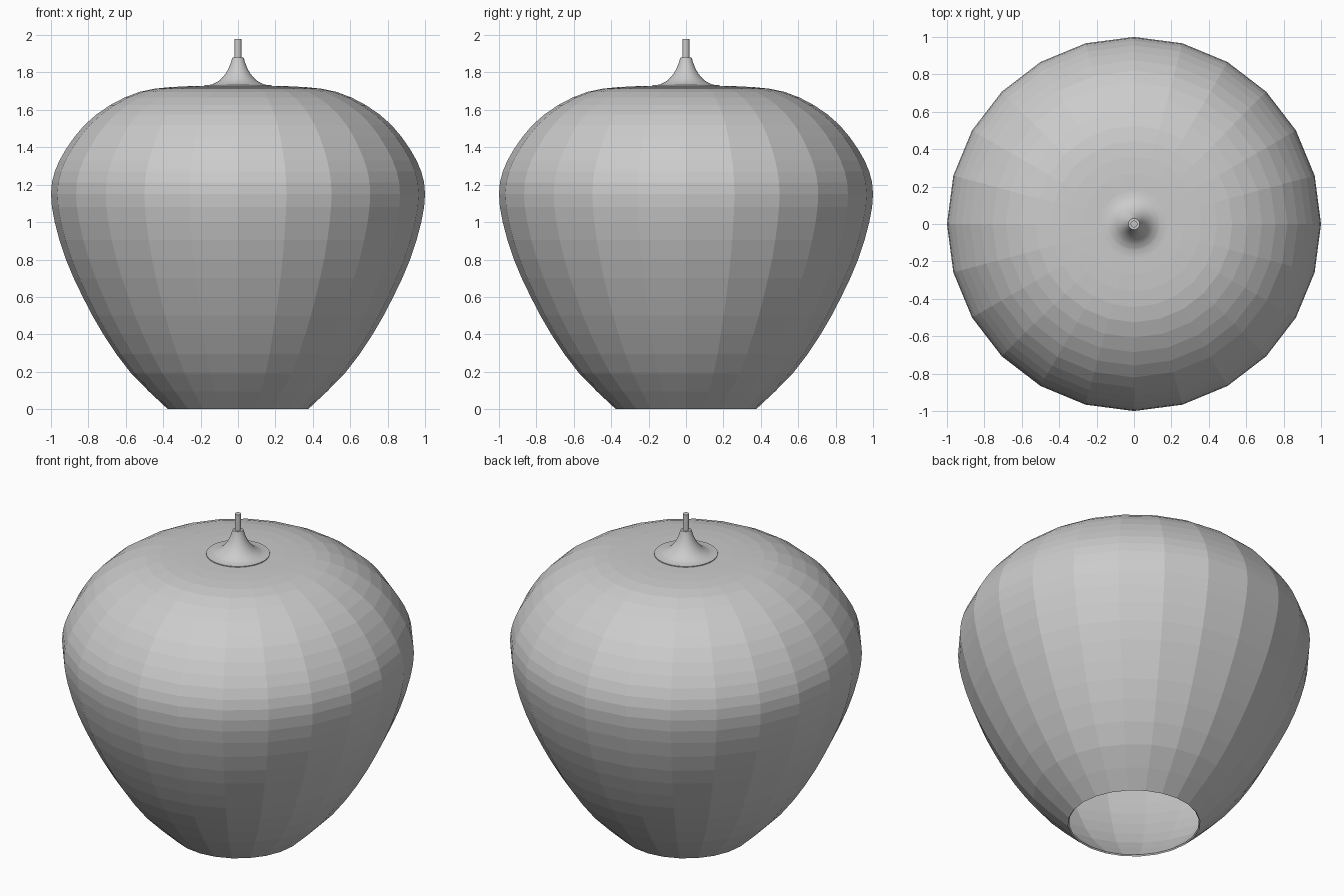
import bpy, bmesh, math
from mathutils import Vector

if "Cube" in bpy.data.objects:
    bpy.data.objects.remove(bpy.data.objects["Cube"])


def material(name, value):
    m = bpy.data.materials.new(name)
    m.diffuse_color = (value, value, value, 1)
    m.use_nodes = True
    m.node_tree.nodes["Principled BSDF"].inputs["Base Color"].default_value = m.diffuse_color
    return m


def smooth_profile(pts, steps):
    """Catmull-Rom resampling of a (radius, height) profile."""
    p = [Vector(q) for q in pts]
    p = [2 * p[0] - p[1]] + p + [2 * p[-1] - p[-2]]
    out = []
    for a, b, c, d in zip(p, p[1:], p[2:], p[3:]):
        for s in range(steps):
            t = s / steps
            out.append(0.5 * (2 * b + (c - a) * t + (2 * a - 5 * b + 4 * c - d) * t * t
                              + (3 * b - a - 3 * c + d) * t ** 3))
    out.append(p[-2])
    return out


def lathe(name, profile, sides, mat):
    """Spin a bottom-to-top profile around z and close its top."""
    bm = bmesh.new()
    rings = []
    for r, z in profile:
        rings.append([bm.verts.new((r * math.cos(2 * math.pi * i / sides),
                                    r * math.sin(2 * math.pi * i / sides), z))
                      for i in range(sides)])
    for low, high in zip(rings, rings[1:]):
        for i in range(sides):
            k = (i + 1) % sides
            bm.faces.new((low[i], low[k], high[k], high[i]))
    bm.faces.new(rings[-1])
    mesh = bpy.data.meshes.new(name)
    bm.to_mesh(mesh)
    bm.free()
    mesh.materials.append(mat)
    obj = bpy.data.objects.new(name, mesh)
    bpy.context.collection.objects.link(obj)
    return obj


grey = material("light grey", 0.6)

# Faceted shade, open at the bottom, with a thin wall
shade_points = [(0.375, 0), (0.57, 0.19), (0.72, 0.4), (0.83, 0.6), (0.92, 0.8),
                (0.98, 1.0), (1.0, 1.15), (0.98, 1.27), (0.92, 1.39), (0.82, 1.52),
                (0.685, 1.625), (0.525, 1.697), (0.36, 1.722), (0.18, 1.728), (0.02, 1.729)]
shade = lathe("shade", smooth_profile(shade_points, 2), 24, grey)
wall = shade.modifiers.new("wall", 'SOLIDIFY')
wall.thickness = 0.01
wall.offset = -1

# Smooth flared cap sitting on the shade
cap_points = [(0.14, 1.735), (0.1, 1.757), (0.066, 1.795), (0.043, 1.84), (0.03, 1.88)]
cap_profile = [(0.18, 1.724), (0.18, 1.733)] + smooth_profile(cap_points, 3)
cap = lathe("cap", cap_profile, 48, grey)

# Thin stem
stem = lathe("stem", [(0.018, 1.86), (0.018, 1.98)], 24, grey)

for obj in (cap, stem):
    bpy.ops.object.select_all(action='DESELECT')
    obj.select_set(True)
    bpy.context.view_layer.objects.active = obj
    bpy.ops.object.shade_smooth_by_angle(angle=math.radians(35))
